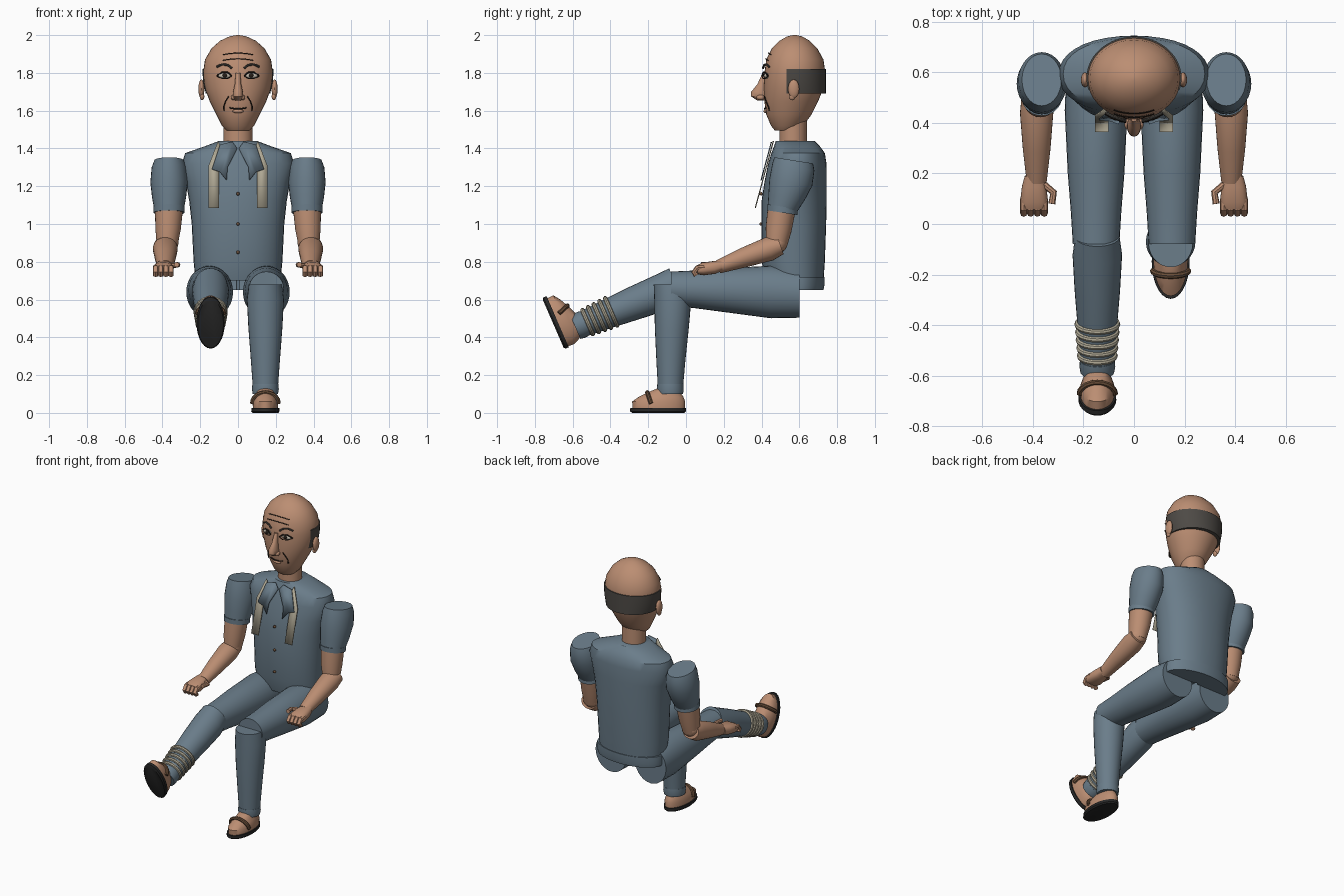
import bpy, bmesh
from math import sin, cos, pi, radians, sqrt, copysign
from mathutils import Matrix, Vector

cube = bpy.data.objects.get("Cube")
if cube:
    bpy.data.objects.remove(cube)


def material(name, *rgb):
    m = bpy.data.materials.new(name)
    m.use_nodes = True
    m.diffuse_color = (*rgb, 1)
    m.node_tree.nodes["Principled BSDF"].inputs["Base Color"].default_value = (*rgb, 1)
    return m


SKIN = material("skin", .50, .27, .17)
BLUE = material("blue cloth", .145, .205, .255)
BEIGE = material("beige cloth", .45, .41, .31)
HAIR = material("grey hair", .075, .068, .06)
SOLE = material("black sole", .02, .02, .02)
STRAP = material("brown leather", .14, .075, .04)
LINE = material("dark lines", .02, .014, .01)
WHITE = material("eye white", .55, .5, .42)
made = []


def finish(name, mesh, mat, matrix=None):
    ob = bpy.data.objects.new(name, mesh)
    mesh.materials.clear()
    mesh.materials.append(mat)
    bpy.context.collection.objects.link(ob)
    if matrix is not None:
        ob.matrix_world = matrix
    made.append(ob)
    return ob


def from_bmesh(name, bm, mat, matrix=None):
    bmesh.ops.recalc_face_normals(bm, faces=bm.faces)
    mesh = bpy.data.meshes.new(name)
    bm.to_mesh(mesh)
    bm.free()
    return finish(name, mesh, mat, matrix)


def loft(name, rings, mat, tilt=0, power=2.0, n=28, matrix=None, arc=None):
    """Rings are (x, y, z, half width, half depth); tilt turns their planes about x."""
    bm = bmesh.new()
    a = radians(tilt)
    rows = []
    for x, y, z, rx, rd in rings:
        row = []
        for i in range(n):
            t = 2 * pi * i / n if arc is None else radians(arc[0] + (arc[1] - arc[0]) * i / (n - 1))
            c, s = [copysign(abs(v) ** (2 / power), v) for v in (cos(t), sin(t))]
            row.append(bm.verts.new((x + rx * c, y + rd * s * cos(a), z + rd * s * sin(a))))
        rows.append(row)
    for r, q in zip(rows, rows[1:]):
        for i in range(n if arc is None else n - 1):
            j = (i + 1) % n
            bm.faces.new((r[i], r[j], q[j], q[i]))
    if arc is None:
        bm.faces.new(rows[0])
        bm.faces.new(rows[-1])
    return from_bmesh(name, bm, mat, matrix)


def stack(sections, x=0):
    """Turn (z, half width, front y, back y) into rings."""
    return [(x, (f + b) / 2, z, w, (b - f) / 2) for z, w, f, b in sections]


def ball(name, loc, radii, mat):
    bm = bmesh.new()
    bmesh.ops.create_uvsphere(bm, u_segments=16, v_segments=10, radius=1,
                              matrix=Matrix.LocRotScale(Vector(loc), None, Vector(radii)))
    return from_bmesh(name, bm, mat)


def stroke(name, pts, radius, mat, matrix=None, cyclic=False):
    cu = bpy.data.curves.new(name, "CURVE")
    cu.dimensions = "3D"
    cu.bevel_depth, cu.bevel_resolution, cu.use_fill_caps = radius, 2, True
    sp = cu.splines.new("POLY")
    sp.points.add(len(pts) - 1)
    for p, co in zip(sp.points, pts):
        p.co = (*co, 1)
    sp.use_cyclic_u = cyclic
    tmp = bpy.data.objects.new(name + "_path", cu)
    mesh = bpy.data.meshes.new_from_object(tmp)
    bpy.data.objects.remove(tmp)
    return finish(name, mesh, mat, matrix)


def plate(name, pts, offset, mat):
    """Thin cloth sheet leaning along the chest."""
    bm = bmesh.new()
    bm.faces.new([bm.verts.new((x, .46 - (1.43 - z) * .27 - offset, z)) for x, z in pts])
    ob = from_bmesh(name, bm, mat)
    mod = ob.modifiers.new("thickness", "SOLIDIFY")
    mod.thickness, mod.offset = .006, 0


# Head, neck and hair
HEAD = [(1.495, .06, .47, .58), (1.52, .085, .45, .62), (1.58, .115, .425, .665),
        (1.65, .15, .415, .70), (1.72, .175, .412, .728), (1.80, .185, .415, .738),
        (1.87, .175, .425, .728), (1.93, .14, .455, .695), (1.97, .095, .495, .655),
        (1.993, .045, .535, .615), (2.0, .008, .567, .583)]


def head_at(z):
    for a, b in zip(HEAD, HEAD[1:]):
        if a[0] <= z <= b[0]:
            t = (z - a[0]) / (b[0] - a[0])
            return [p + (q - p) * t for p, q in zip(a, b)]


def on_face(x, z, lift=.006):
    _, w, f, b = head_at(z)
    return (x, (f + b) / 2 - (b - f) / 2 * sqrt(1 - (x / w) ** 2) - lift, z)


loft("head", stack(HEAD), SKIN, n=36)
loft("neck", [(0, .567, z, .077, .073) for z in (1.41, 1.56)], SKIN)
band = [(0, .577, z, head_at(z)[1] + .006, .164) for z in (1.69, 1.755, 1.82)]
inner = [(0, .577, z, .15, .14) for z in (1.82, 1.69)]
loft("hair_band", band + inner + band[:1], HAIR, arc=(-16, 196))

# Face
loft("nose", stack([(1.80, .012, .405, .43), (1.74, .017, .378, .43), (1.70, .026, .345, .43),
                    (1.675, .028, .345, .43), (1.655, .016, .375, .43)]), SKIN, n=16)
stroke("mouth", [on_face(x, z) for x, z in ((-.045, 1.615), (-.015, 1.61), (.015, 1.61), (.045, 1.615))],
       .004, LINE)
ball("lower_lip", on_face(0, 1.597, 0), (.03, .012, .01), SKIN)
for i, z in enumerate((1.875, 1.905)):
    stroke(f"forehead_line_{i + 1}", [on_face(x * .016, z - .00035 * x * x) for x in range(-5, 6)],
           .0025, LINE)

for side, s in (("left", 1), ("right", -1)):
    ball(side + "_ear", (s * .194, .57, 1.715), (.016, .03, .05), SKIN)
    ball(side + "_ear_lobe", (s * .19, .562, 1.675), (.012, .018, .02), SKIN)
    ball(side + "_nostril", (s * .024, .395, 1.67), (.014, .022, .014), SKIN)
    ball(side + "_eye", on_face(s * .07, 1.785, 0), (.034, .014, .015), WHITE)
    ball(side + "_iris", on_face(s * .07, 1.787, .012), (.012, .006, .012), LINE)
    for nm, zs, r, m in (("upper_lid", (1.785, 1.803, 1.803, 1.785), .004, LINE),
                         ("lower_lid", (1.783, 1.77, 1.77, 1.783), .0025, LINE),
                         ("eyebrow", (1.825, 1.842, 1.845, 1.832), .006, HAIR)):
        stroke(f"{side}_{nm}", [on_face(s * x, z, .014) for x, z in zip((.033, .055, .085, .112), zs)], r, m)
    stroke(side + "_cheek_line", [on_face(s * x, z) for x, z in
                                  ((.05, 1.675), (.066, 1.65), (.076, 1.62), (.074, 1.60))], .0035, LINE)

# Jacket body, hem, scarf, lapels and buttons
loft("jacket_body", stack([(.70, .225, .425, .728), (.80, .235, .40, .735), (1.0, .245, .40, .742),
                           (1.12, .258, .40, .745), (1.22, .275, .415, .745), (1.32, .298, .435, .744),
                           (1.375, .28, .452, .735), (1.41, .18, .465, .71), (1.44, .10, .475, .68)]),
     BLUE, power=2.2, n=36)
hem = [(0, .60, z, w, d) for z, w, d in ((.65, .235, .128), (.675, .238, .133), (.72, .235, .134))]
ends = [(0, .60, .72, .01, .01), (0, .60, .65, .01, .01)]
loft("jacket_hem", hem + ends + hem[:1], BLUE, arc=(0, 180))
for side, s in (("left", 1), ("right", -1)):
    plate(side + "_scarf_end", [(s * x, z) for x, z in ((.155, 1.085), (.10, 1.085), (.10, 1.28),
          (.09, 1.40), (.105, 1.44), (.155, 1.31))], 0, BEIGE)
    plate(side + "_lapel", [(s * x, z) for x, z in ((.095, 1.42), (.138, 1.29), (.095, 1.275),
          (.06, 1.23), (.055, 1.30), (.004, 1.40), (.03, 1.435))], .009, BLUE)
for i, z in enumerate((.85, 1.0, 1.16)):
    ball(f"button_{i + 1}", (0, .398, z), (.009, .01, .009), STRAP)

# Arms and hands
for side, s in (("left", 1), ("right", -1)):
    x = s * .365
    loft(side + "_sleeve", [(x, .57, 1.337, .078, .104), (x, .568, 1.30, .092, .113),
         (x, .555, 1.22, .099, .115), (x, .532, 1.14, .09, .097), (x, .510, 1.075, .078, .078)], BLUE, tilt=-9)
    loft(side + "_sleeve_cuff", [(x, .509, z, .082, .082) for z in (1.092, 1.06)], BLUE, tilt=-9)
    loft(side + "_upper_arm", [(x, .508, 1.09, .075, .075), (s * .37, .49, .97, .067, .069),
         (s * .375, .478, .885, .055, .056)], SKIN, tilt=-10)
    ball(side + "_elbow", (s * .375, .48, .90), (.06, .058, .056), SKIN)
    x = s * .385
    loft(side + "_forearm", [(x, .50, .888, .06, .05), (x, .44, .868, .066, .064),
         (x, .30, .82, .055, .052), (x, .17, .773, .04, .036)], SKIN, tilt=110)
    x = s * .395
    loft(side + "_palm", [(x, .19, .78, .037, .028), (x, .15, .77, .048, .034),
         (x, .09, .762, .055, .034), (x, .06, .757, .048, .024)], SKIN, tilt=97, power=2.5)
    for f in range(4):
        fx = s * (.355 + f * .027)
        stroke(f"{side}_finger_{f + 1}", [(fx, .10, .772), (fx, .06, .768), (fx, .043, .745),
                                          (fx, .055, .728)], .0145, SKIN)
    stroke(side + "_thumb", [(s * .355, .155, .778), (s * .318, .125, .784), (s * .325, .08, .785)],
           .014, SKIN)

# Legs: one lower leg design, turned at the knee for the raised leg
knee = Vector((0, -.065, .66))
raised = (Matrix.Translation(Vector((-.145, 0, 0)) + knee) @ Matrix.Rotation(radians(-66.5), 4, "X")
          @ Matrix.Translation(-knee))
for side, s, mx in (("left", 1, Matrix.Translation((.145, 0, 0))), ("right", -1, raised)):
    x = s * .15
    loft(side + "_thigh", [(x, .60, .632, .118, .128), (x, .45, .64, .124, .139),
         (x, .20, .65, .112, .116), (x, .05, .654, .10, .1), (x, -.08, .658, .092, .09)], BLUE, tilt=90)
    loft(side + "_shin", [(0, -.073, .68, .088, .098), (0, -.07, .60, .098, .098),
         (0, -.075, .45, .09, .09), (0, -.08, .28, .077, .077), (0, -.083, .10, .064, .064)],
         BLUE, matrix=mx)
    loft(side + "_trouser_cuff", [(0, -.083, z, r, r) for z, r in ((.10, .067), (.125, .071), (.152, .069))],
         BLUE, matrix=mx)
    loft(side + "_foot", stack([(.02, .066, -.283, -.006), (.06, .068, -.285, -.004),
         (.085, .058, -.25, -.014), (.11, .046, -.20, -.03), (.13, .04, -.15, -.04)]), SKIN, matrix=mx)
    loft(side + "_sole", stack([(0, .068, -.285, -.008), (.008, .075, -.296, 0), (.026, .074, -.295, 0)]),
         SOLE, matrix=mx)
    stroke(side + "_strap", [(.07 * cos(t * pi / 10), -.185 - .02 * sin(t * pi / 10),
           .05 + .058 * sin(t * pi / 10)) for t in range(11)], .012, STRAP, mx)

# Bandage wound round the raised shin
for i in range(5):
    z = .17 + i * .034
    r = .0645 + (z - .10) * .072
    stroke(f"bandage_wrap_{i + 1}", [(r * cos(t * pi / 12), -.082 + r * sin(t * pi / 12), z)
           for t in range(24)], .0115, BEIGE, raised, cyclic=True)

# Smooth shading with sharp edges kept
bpy.ops.object.select_all(action="DESELECT")
for ob in made:
    ob.select_set(True)
bpy.context.view_layer.objects.active = made[0]
bpy.ops.object.shade_smooth_by_angle(angle=radians(40))
